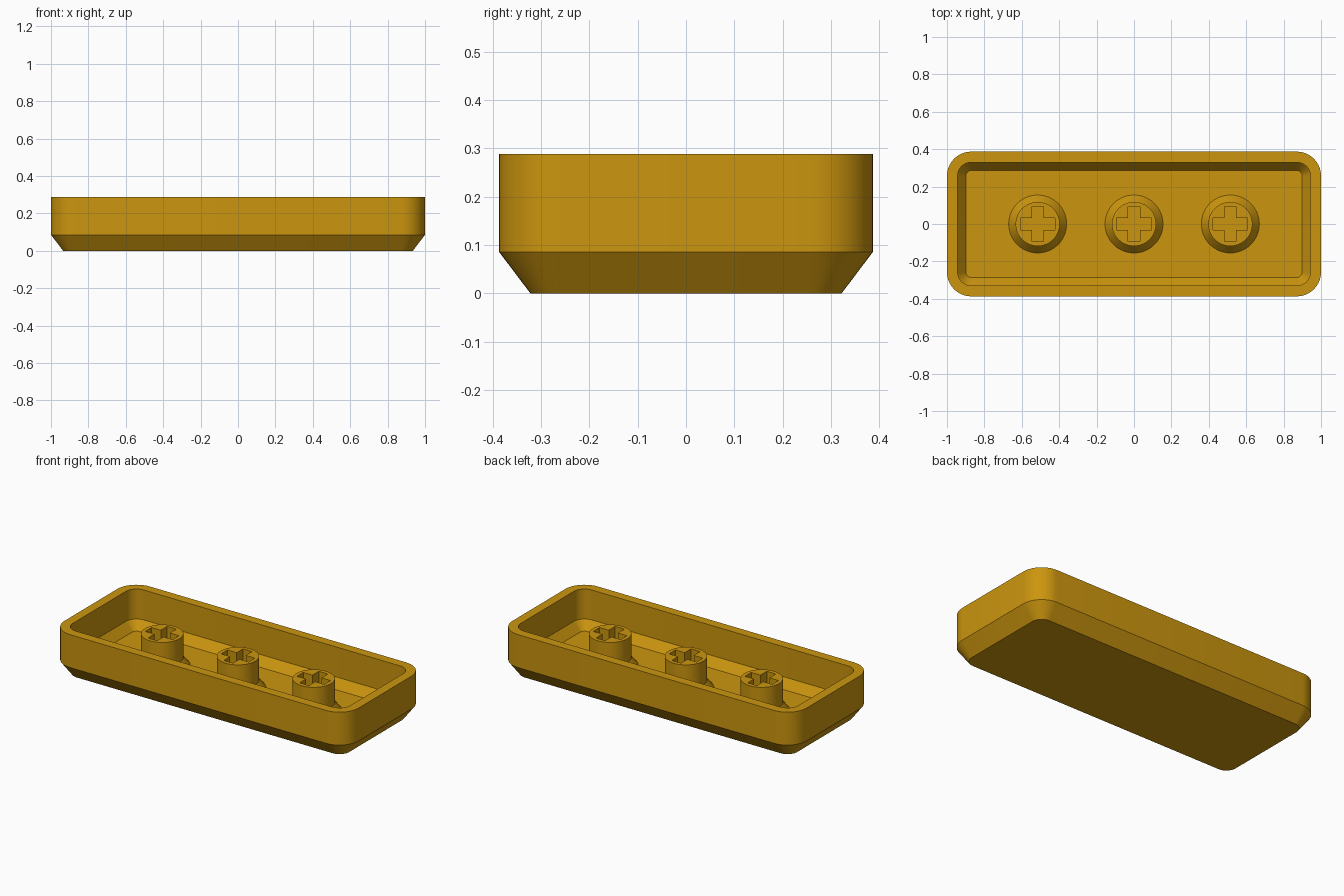
import bpy, bmesh, math

if "Cube" in bpy.data.objects:
    bpy.data.objects.remove(bpy.data.objects["Cube"])

mat = bpy.data.materials.new("amber")
mat.diffuse_color = (0.60, 0.302, 0.0045, 1)
mat.use_nodes = True
mat.node_tree.nodes["Principled BSDF"].inputs["Base Color"].default_value = mat.diffuse_color


def rounded_rect(hx, hy, r, seg=10):
    """Counter-clockwise rounded rectangle outline."""
    pts = []
    for k, (sx, sy) in enumerate([(1, 1), (-1, 1), (-1, -1), (1, -1)]):
        for i in range(seg + 1):
            a = math.pi / 2 * (k + i / seg)
            pts.append((sx * (hx - r) + r * math.cos(a), sy * (hy - r) + r * math.sin(a)))
    return pts


def circle(r, n=64):
    return [(r * math.cos(2 * math.pi * i / n), r * math.sin(2 * math.pi * i / n)) for i in range(n)]


def ring(bm, pts, z):
    return [bm.verts.new((x, y, z)) for x, y in pts]


def loft(bm, rings):
    """Skin consecutive rings that have equal point counts."""
    for a, b in zip(rings, rings[1:]):
        n = len(a)
        for i in range(n):
            j = (i + 1) % n
            bm.faces.new((a[i], a[j], b[j], b[i]))


def finish(bm, name, location=(0, 0, 0)):
    mesh = bpy.data.meshes.new(name)
    bm.to_mesh(mesh)
    bm.free()
    mesh.materials.append(mat)
    ob = bpy.data.objects.new(name, mesh)
    ob.location = location
    bpy.context.collection.objects.link(ob)
    bpy.ops.object.select_all(action='DESELECT')
    ob.select_set(True)
    bpy.context.view_layer.objects.active = ob
    bpy.ops.object.shade_smooth_by_angle(angle=math.radians(30))
    return ob


FLOOR = 0.05

# Hollow shell: inset from the outer outline and height of each ring, bottom to floor
bm = bmesh.new()
profile = [(0.065, 0), (0, 0.086), (0, 0.288), (0.057, 0.288), (0.057, 0.104), (0.101, FLOOR)]
rings = [ring(bm, rounded_rect(1 - d, 0.387 - d, 0.13 - d), z) for d, z in profile]
loft(bm, rings)
bm.faces.new(rings[0][::-1])
bm.faces.new(rings[-1])
finish(bm, "cap_shell")


# Stems: flared foot, round post, cross-shaped socket down to the floor
def make_stem(name, x):
    bm = bmesh.new()
    post = [ring(bm, circle(r), z) for r, z in
            [(0.155, FLOOR), (0.118, FLOOR + 0.047), (0.118, 0.242)]]
    loft(bm, post)
    a, w = 0.093, 0.031
    quarter = [(a, -w), (a, w), (w, w)]
    cross = []
    for k in range(4):
        c, s = round(math.cos(k * math.pi / 2)), round(math.sin(k * math.pi / 2))
        cross += [(px * c - py * s, px * s + py * c) for px, py in quarter]
    socket = [ring(bm, cross, 0.242), ring(bm, cross, FLOOR + 0.001)]
    loft(bm, socket)
    bm.faces.new(socket[1])
    # Top rim between the round edge and the cross
    edges = [bm.edges.get((loop[i - 1], loop[i]))
             for loop in (post[-1], socket[0]) for i in range(len(loop))]
    fill = bmesh.ops.triangle_fill(bm, edges=edges, use_beauty=True, normal=(0, 0, 1))
    for f in fill["geom"]:
        if isinstance(f, bmesh.types.BMFace):
            f.normal_update()
            if f.normal.z < 0:
                f.normal_flip()
    finish(bm, name, (x, 0, 0))


for name, x in [("left_stem", -0.515), ("middle_stem", 0), ("right_stem", 0.515)]:
    make_stem(name, x)
